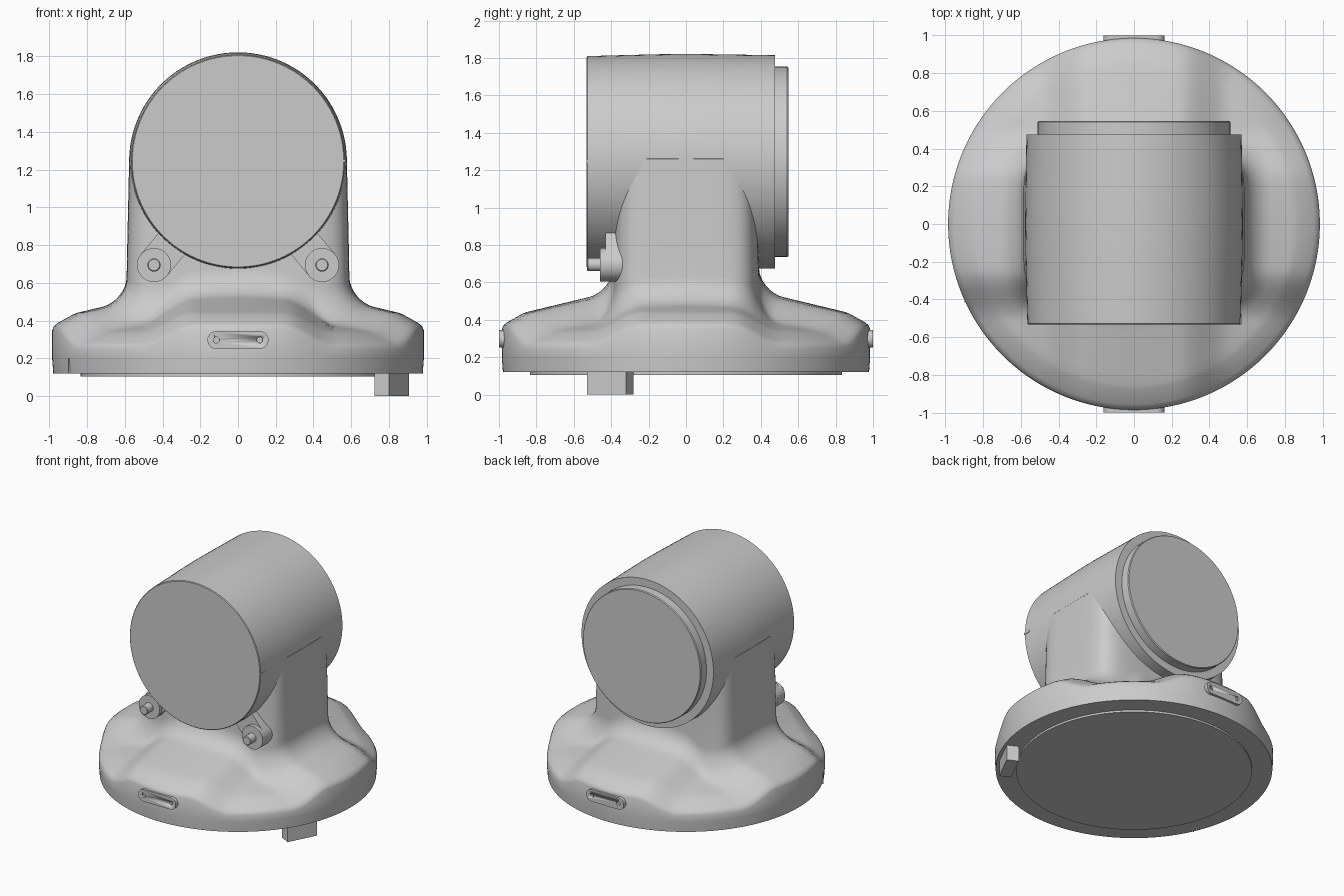
import bpy, bmesh
from math import sin, cos, pi, atan2, radians
from mathutils import Matrix, Vector

if "Cube" in bpy.data.objects:
    bpy.data.objects.remove(bpy.data.objects["Cube"])

N = 160


def finish(bm, name, angle=30):
    bmesh.ops.recalc_face_normals(bm, faces=bm.faces)
    me = bpy.data.meshes.new(name)
    bm.to_mesh(me)
    bm.free()
    ob = bpy.data.objects.new(name, me)
    bpy.context.collection.objects.link(ob)
    bpy.ops.object.select_all(action='DESELECT')
    ob.select_set(True)
    bpy.context.view_layer.objects.active = ob
    bpy.ops.object.shade_smooth_by_angle(angle=radians(angle))
    return ob


def loft(name, rings, angle=30):
    """Bridge equal-length rings of points and cap both ends."""
    bm = bmesh.new()
    vs = [[bm.verts.new(p) for p in ring] for ring in rings]
    n = len(vs[0])
    for a, b in zip(vs, vs[1:]):
        for i in range(n):
            j = (i + 1) % n
            bm.faces.new((a[i], a[j], b[j], b[i]))
    bm.faces.new(vs[0])
    bm.faces.new(vs[-1])
    return finish(bm, name, angle)


def lathe_y(name, profile, x=0, z=0, n=96):
    """Solid of revolution about the y direction; profile is (radius, y)."""
    return loft(name, [[(x + r * cos(2 * pi * i / n), y, z + r * sin(2 * pi * i / n))
                        for i in range(n)] for r, y in profile])


def slot(name, p, q, r, y0, y1, n=16):
    """Stadium plate in the xz plane around segment p-q, between y0 and y1."""
    a0 = atan2(q[1] - p[1], q[0] - p[0])
    pts = []
    for c, start in ((q, a0 - pi / 2), (p, a0 + pi / 2)):
        for i in range(n + 1):
            a = start + pi * i / n
            pts.append((c[0] + r * cos(a), c[1] + r * sin(a)))
    return loft(name, [[(x, y, z) for x, z in pts] for y in (y0, y1)])


def box(name, centre, size, rot=0):
    bm = bmesh.new()
    bmesh.ops.create_cube(bm, size=1, matrix=Matrix.Translation(Vector(centre))
                          @ Matrix.Rotation(rot, 4, 'Z') @ Matrix.Diagonal((*size, 1)))
    return finish(bm, name)


# Pedestal: round base with four raised lobes, blending into a rounded column
def column_radius(t, hx, hy, n=6):
    return (abs(cos(t) / hx) ** n + abs(sin(t) / hy) ** n) ** (-1 / n)


def drop(r, t):
    u = min(abs(r * cos(t)), abs(r * sin(t)))
    k = min(max((u - 0.24) / 0.27, 0), 1)
    return 0.10 * k * k * (3 - 2 * k)


def top_height(r, t):
    return 0.44 + 0.24 * (0.86 - r) - drop(r, t)


angles = [2 * pi * (i + 0.5) / N for i in range(N)]


def ring(f):
    out = []
    for t in angles:
        r, z = f(t)
        out.append((r * cos(t), r * sin(t), z))
    return out


FIL = 0.13
rings = [ring(lambda t: (column_radius(t, hx, hy), z)) for z, hx, hy in
         ((1.32, 0.53, 0.36), (1.26, 0.577, 0.38), (1.1, 0.58, 0.382), (0.85, 0.586, 0.387))]
for k in range(9):
    a = pi / 2 * k / 8

    def fillet(t):
        r = column_radius(t, 0.59, 0.39) + FIL * (1 - cos(a))
        return r, top_height(r, t) + FIL * (1 - sin(a))
    rings.append(ring(fillet))
for k in range(1, 7):
    def shelf(t):
        r0 = column_radius(t, 0.59, 0.39) + FIL
        r = r0 + (0.85 - r0) * k / 6
        return r, top_height(r, t)
    rings.append(ring(shelf))
for r, dz in ((0.875, 0.433), (0.955, 0.388), (0.975, 0.372), (0.985, 0.35)):
    rings.append(ring(lambda t: (r, dz - drop(r, t))))
rings += [ring(lambda t: (r, z)) for r, z in ((0.985, 0.2), (0.979, 0.12))]
loft("pedestal", rings, 35)

# Underside mounting disc and locating foot
loft("mounting_disc", [ring(lambda t: (0.835, z)) for z in (0.125, 0.105)])
box("locating_foot", (0.815, -0.405, 0.065), (0.087, 0.236, 0.13), radians(-27))

# Horizontal drum with a slightly bulged middle, and its stepped rear flange
AXIS = 1.245
drum = [(0.560, -0.532), (0.565, -0.527), (0.570, -0.35), (0.575, -0.15), (0.577, 0),
        (0.575, 0.15), (0.572, 0.35), (0.570, 0.475)]
lathe_y("drum_housing", drum, z=AXIS)
lathe_y("rear_flange", [(0.51, 0.46), (0.51, 0.54), (0.505, 0.547)], z=AXIS)

# Front lugs: teardrop web, round boss and pin
for s, side in ((-1, "left"), (1, "right")):
    c = (s * 0.445, 0.695)
    slot(side + "_lug_web", c, (s * 0.345, 0.815), 0.09, -0.43, -0.34)
    lathe_y(side + "_lug_boss", [(0.09, -0.37), (0.09, -0.46)], *c, n=40)
    lathe_y(side + "_lug_pin", [(0.035, -0.45), (0.035, -0.525), (0.03, -0.53)], *c, n=24)

# Front and back rim plates with two drilled holes each
for s, side in ((-1, "front"), (1, "back")):
    plate = slot(side + "_plate", (-0.115, 0.298), (0.115, 0.298), 0.047, s * 0.94, s * 1.0)
    for x in (-0.115, 0.115):
        cut = lathe_y("hole_cutter", [(0.016, s * 0.985), (0.016, s * 1.05)], x, 0.298, 20)
        cut.hide_render = True
        mod = plate.modifiers.new("hole", 'BOOLEAN')
        mod.operation = 'DIFFERENCE'
        mod.object = cut
        bpy.context.view_layer.objects.active = plate
        bpy.ops.object.modifier_apply(modifier=mod.name)
        bpy.data.objects.remove(cut)

# Alignment marks on drum and base rim
box("drum_mark", (0.556, -0.505, AXIS + 0.003), (0.026, 0.054, 0.014))
box("base_mark", (-0.893, -0.41, 0.16), (0.012, 0.006, 0.08), radians(24.7))
